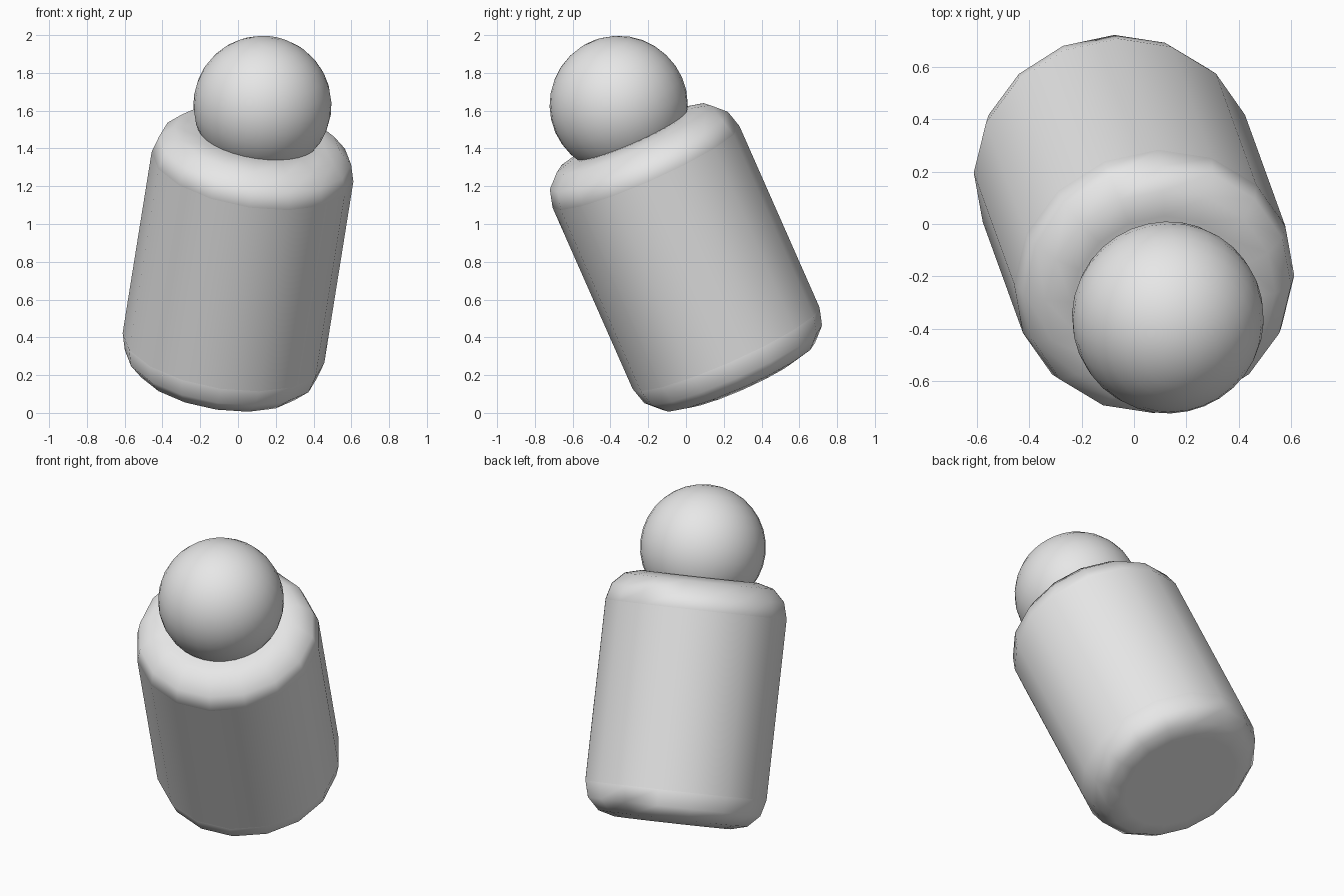
import bpy
import math
from mathutils import Vector

cube = bpy.data.objects.get("Cube")
if cube:
    bpy.data.objects.remove(cube, do_unlink=True)

# Shared material
grey = bpy.data.materials.new("plain grey")
grey.use_nodes = True
colour = (0.8, 0.8, 0.8, 1.0)
grey.diffuse_color = colour
grey.node_tree.nodes["Principled BSDF"].inputs["Base Color"].default_value = colour

# Leaning axis shared by both parts
axis = Vector((0.145, -0.4, 0.906)).normalized()
lean = Vector((0, 0, 1)).rotation_difference(axis)
centre = Vector((0, 0, 0.823))


def place(name, distance):
    """Name the active part, tilt it and slide it along the axis."""
    part = bpy.context.object
    part.name = name
    part.rotation_mode = 'QUATERNION'
    part.rotation_quaternion = lean
    part.location = centre + axis * distance
    part.data.materials.append(grey)
    return part


# Body: sixteen-sided cylinder with rounded rims
bpy.ops.mesh.primitive_cylinder_add(vertices=16, radius=0.54, depth=1.44)
body = place("body", 0)
for face in body.data.polygons:
    face.use_smooth = True
bevel = body.modifiers.new("rounded rims", 'BEVEL')
bevel.width = 0.19
bevel.segments = 3
bevel.limit_method = 'ANGLE'
bevel.angle_limit = math.radians(60)
bevel.harden_normals = True

# Head: smooth ball sunk into the top of the body
bpy.ops.mesh.primitive_uv_sphere_add(segments=32, ring_count=16, radius=0.366)
place("head", 0.892)
bpy.ops.object.shade_smooth()
